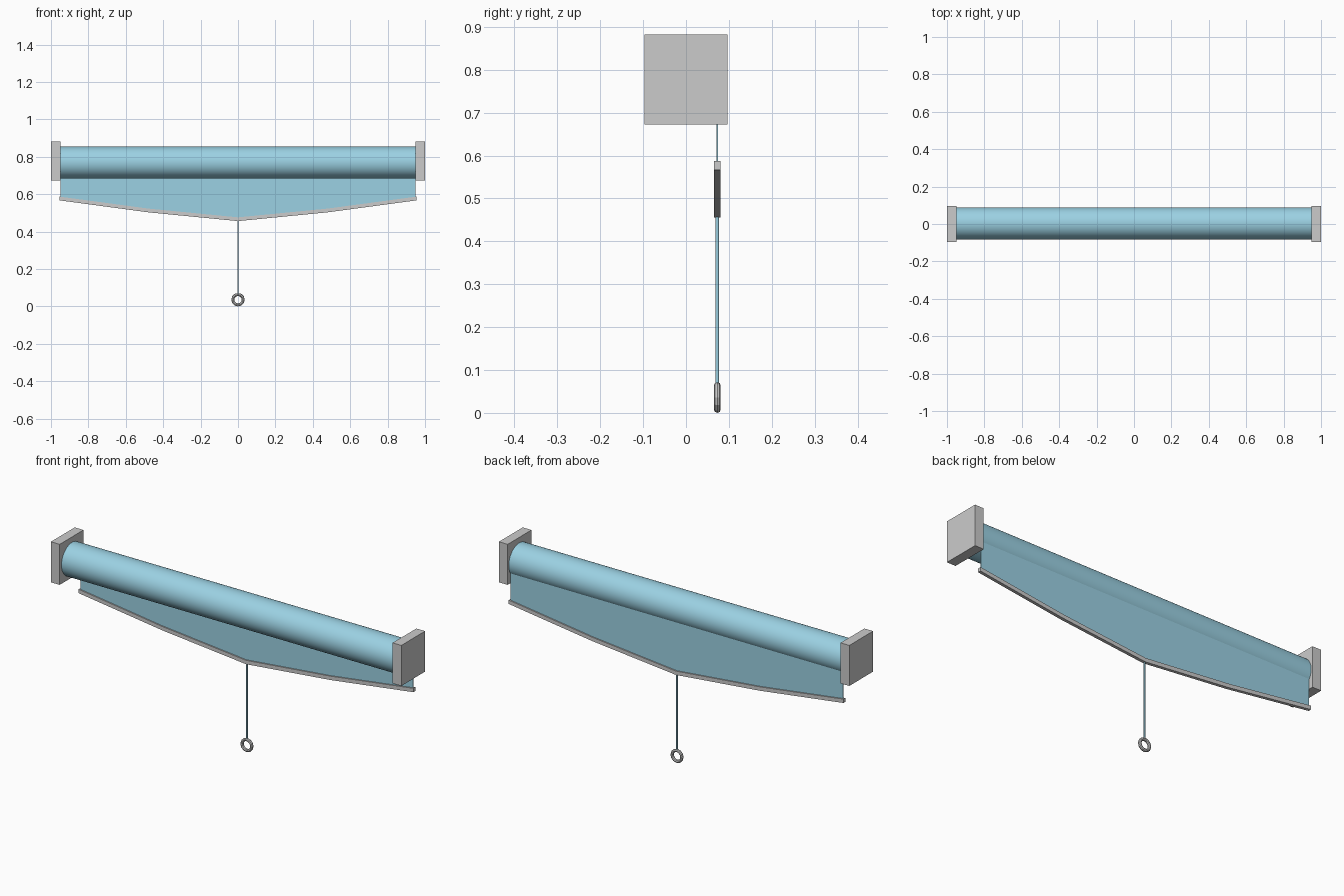
import bpy, bmesh, math
from mathutils import Matrix

if "Cube" in bpy.data.objects:
    bpy.data.objects.remove(bpy.data.objects["Cube"])

Y = 0.073          # plane of the hanging fabric
ROLL_Z = 0.769
HEM = [(-0.955, 0.577), (-0.48, 0.513), (0, 0.466), (0.48, 0.513), (0.955, 0.577)]

blue = bpy.data.materials.new("blue_fabric")
blue.diffuse_color = (0.33, 0.64, 0.77, 1)
blue.use_nodes = True
blue.node_tree.nodes["Principled BSDF"].inputs["Base Color"].default_value = blue.diffuse_color


def finish(name, bm, mat=None, smooth=False):
    bmesh.ops.recalc_face_normals(bm, faces=bm.faces)
    me = bpy.data.meshes.new(name)
    bm.to_mesh(me)
    bm.free()
    ob = bpy.data.objects.new(name, me)
    bpy.context.collection.objects.link(ob)
    if mat:
        me.materials.append(mat)
    if smooth:
        bpy.context.view_layer.objects.active = ob
        ob.select_set(True)
        bpy.ops.object.shade_smooth_by_angle(angle=math.radians(40))
        ob.select_set(False)
    return ob


def box(name, lo, hi, mat=None):
    bm = bmesh.new()
    bmesh.ops.create_cube(bm, size=1)
    for v in bm.verts:
        v.co = [(a + b) / 2 + c * (b - a) for a, b, c in zip(lo, hi, v.co)]
    return finish(name, bm, mat)


def cylinder(name, radius, length, sides, matrix, mat):
    bm = bmesh.new()
    bmesh.ops.create_cone(bm, cap_ends=True, segments=sides, radius1=radius,
                          radius2=radius, depth=length, matrix=matrix)
    return finish(name, bm, mat, True)


def strip(name, lower, upper, thickness, mat=None):
    """Solid strip between two polylines in the x-z plane."""
    bm = bmesh.new()
    y = Y - thickness / 2
    rows = [[bm.verts.new((x, y, z)) for x, z in line] for line in (lower, upper)]
    faces = [bm.faces.new((rows[0][i], rows[0][i + 1], rows[1][i + 1], rows[1][i]))
             for i in range(len(lower) - 1)]
    new = bmesh.ops.extrude_face_region(bm, geom=faces)["geom"]
    for v in new:
        if isinstance(v, bmesh.types.BMVert):
            v.co.y += thickness
    # extrude keeps the originals as the opposite side
    return finish(name, bm, mat)


# End brackets
for side, x0, x1 in (("left", -1, -0.95), ("right", 0.95, 1)):
    box(side + "_bracket", (x0, -0.097, 0.673), (x1, 0.097, 0.882))

# Fabric roll
cylinder("fabric_roll", 0.085, 1.9, 48,
         Matrix.Translation((0, 0.003, ROLL_Z)) @ Matrix.Rotation(math.pi / 2, 4, 'Y'), blue)

# Hanging fabric with its shaped lower edge
edge = [(max(-0.948, min(0.948, x)), z) for x, z in HEM]
strip("hanging_fabric", edge, [(x, ROLL_Z) for x, z in edge], 0.004, blue)

# Bar along the hem
strip("hem_bar", [(x, z - 0.01) for x, z in HEM], [(x, z + 0.01) for x, z in HEM], 0.016)

# Pull cord
cylinder("pull_cord", 0.004, 0.40, 12, Matrix.Translation((0, Y, 0.265)), blue)

# Pull ring: low-poly torus standing in the x-z plane
bpy.ops.mesh.primitive_torus_add(major_segments=12, minor_segments=8, major_radius=0.028,
                                 minor_radius=0.008, location=(0, Y, 0.036),
                                 rotation=(math.pi / 2, 0, 0))
bpy.context.object.name = "pull_ring"
